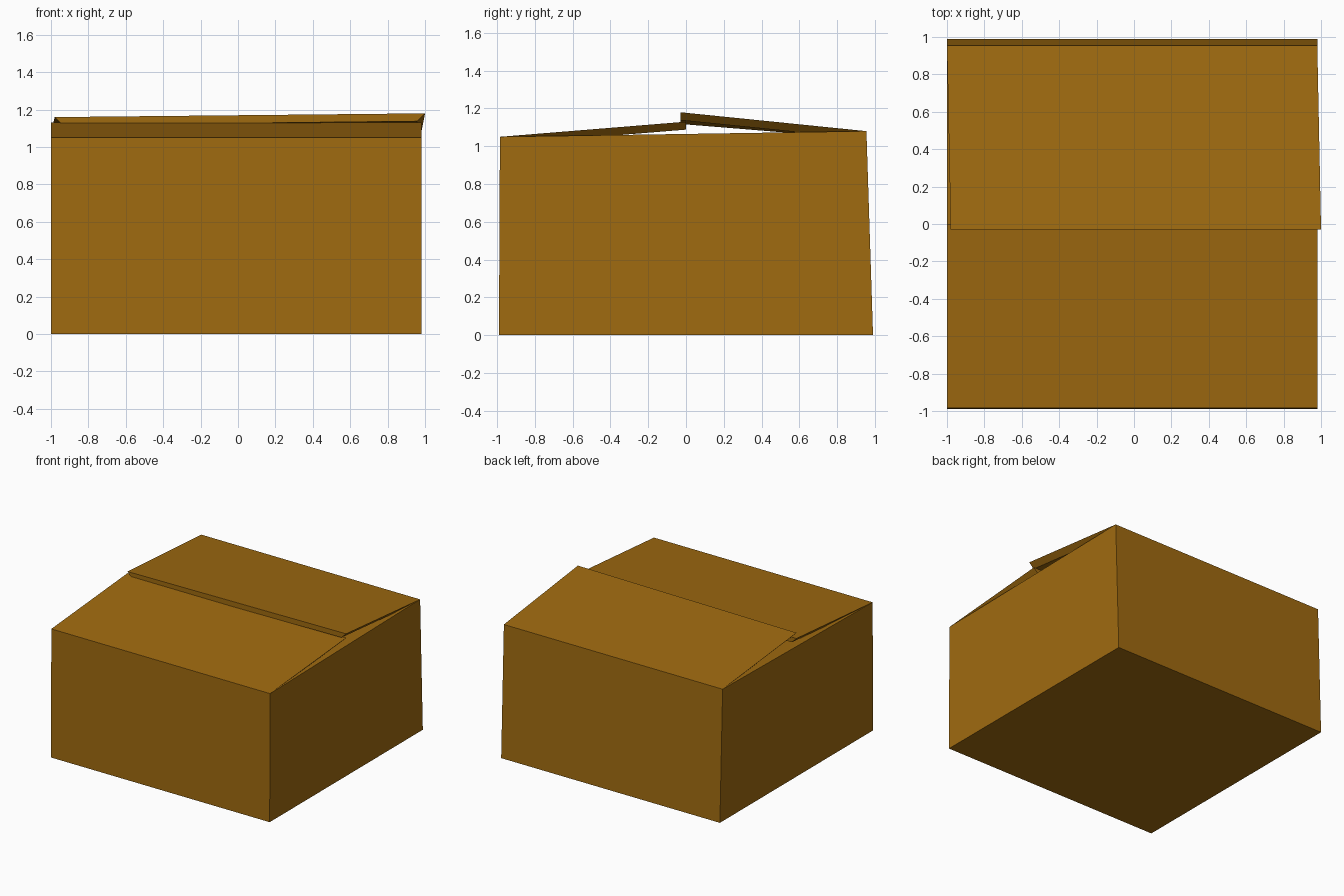
import bpy, bmesh
from mathutils import Vector

if "Cube" in bpy.data.objects:
    bpy.data.objects.remove(bpy.data.objects["Cube"])

T = 0.042  # cardboard thickness
card = bpy.data.materials.new("brown_cardboard")
card.diffuse_color = (0.35, 0.145, 0.005, 1)
card.use_nodes = True
card.node_tree.nodes["Principled BSDF"].inputs["Base Color"].default_value = card.diffuse_color


def finish(name, bm):
    bmesh.ops.recalc_face_normals(bm, faces=bm.faces[:])
    me = bpy.data.meshes.new(name)
    bm.to_mesh(me)
    bm.free()
    me.materials.append(card)
    ob = bpy.data.objects.new(name, me)
    bpy.context.collection.objects.link(ob)
    return ob


def prism(bm, lower, upper, floor=True, top=True):
    lo = [bm.verts.new(p) for p in lower]
    up = [bm.verts.new(p) for p in upper]
    if floor:
        bm.faces.new(lo[::-1])
    if top:
        bm.faces.new(up)
    for i in range(4):
        j = (i + 1) % 4
        bm.faces.new((lo[i], lo[j], up[j], up[i]))
    return lo, up


def flap(name, h0, h1, t1, t0):
    """Flap from hinge h0-h1 to tip t0-t1; underside narrowed to a mitre."""
    outer = [Vector(p) for p in (h0, h1, t1, t0)]
    along = (outer[1] - outer[0]).normalized()
    drop = Vector((0, 0, -T))
    inner = [p + drop + along * (T if i in (0, 3) else -T) for i, p in enumerate(outer)]
    bm = bmesh.new()
    prism(bm, inner, outer)
    finish(name, bm)


# Box corners: front left, front right, back right, back left
base = [(-1, -.99, 0), (.98, -.99, 0), (.98, .99, 0), (-1, .99, 0)]
rim = [(-1, -.985, 1.05), (.98, -.985, 1.05), (.98, .955, 1.08), (-1, .955, 1.08)]

# Open box body with wall thickness
bm = bmesh.new()
prism(bm, base, rim, top=False)
body = finish("box_body", bm)
for p in body.data.polygons:  # floor must face down so the walls thicken inward
    if abs(p.normal.z) > .9 and p.normal.z > 0:
        body.data.flip_normals()
        break
mod = body.modifiers.new("thickness", "SOLIDIFY")
mod.thickness = 0.03
mod.offset = -1

# Long outer flaps, back one resting above the front one
flap("front_flap", rim[0], rim[1], (.98, 0, 1.13), (-1, 0, 1.13))
flap("back_flap", rim[3], rim[2], (1.0, -.03, 1.18), (-.98, -.03, 1.16))

# Inner side flaps, dipping slightly below the rim
flap("right_inner_flap", rim[1], rim[2], (.02, .93, 1.03), (.02, -.95, 1.0))
flap("left_inner_flap", rim[0], rim[3], (-.04, .93, 1.03), (-.04, -.95, 1.0))
